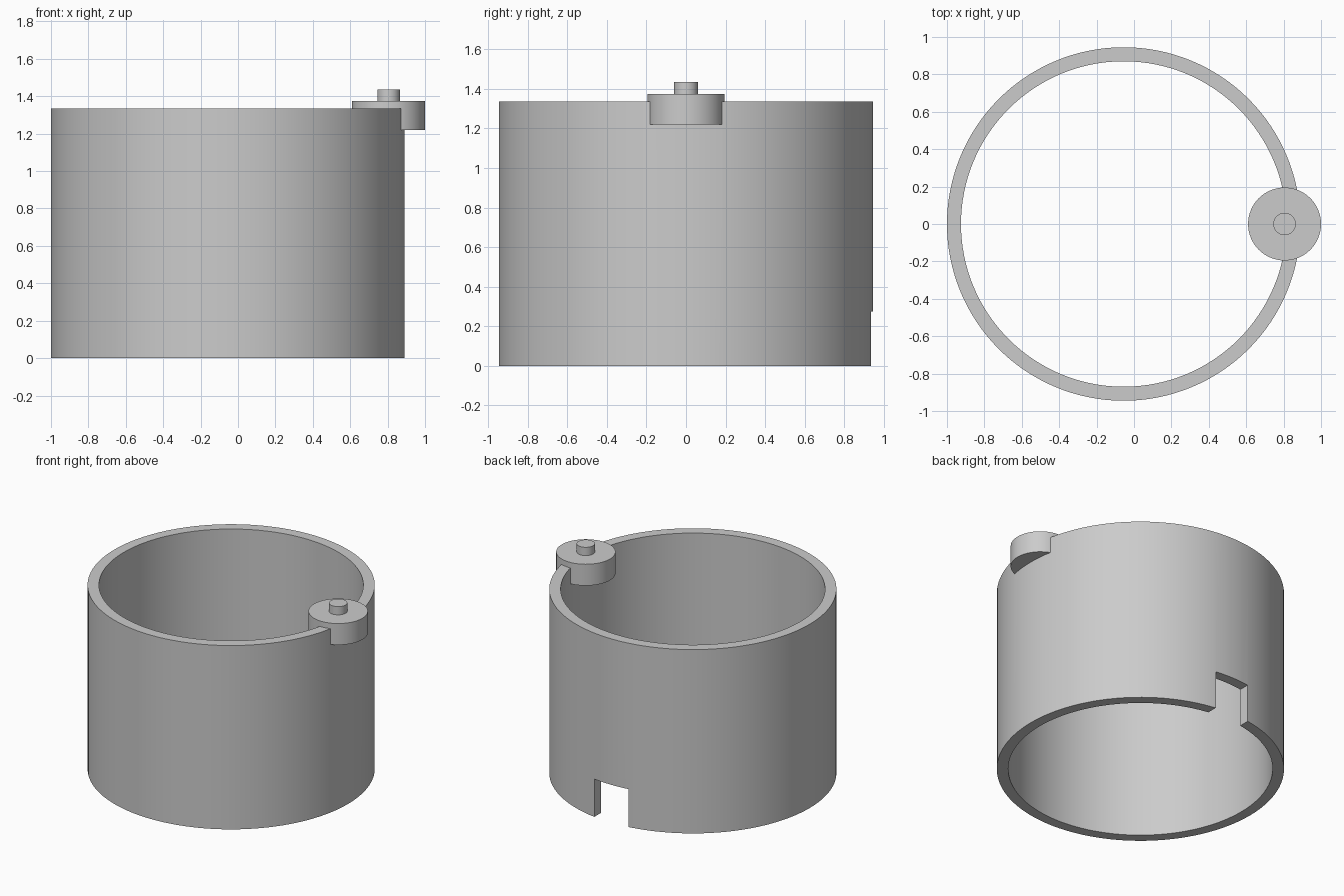
import bpy
import math

default = bpy.data.objects.get("Cube")
if default:
    bpy.data.objects.remove(default, do_unlink=True)

# Main dimensions
AXIS_X, OUTER, INNER, HEIGHT = -0.055, 0.945, 0.87, 1.335
LUG_X, LUG_R, LUG_BOTTOM, LUG_TOP = 0.805, 0.195, 1.22, 1.375
PIN_R, PIN_TOP = 0.06, 1.435
NOTCH_W, NOTCH_H = 0.274, 0.275

grey = bpy.data.materials.new("plain grey")
grey.use_nodes = True
grey.diffuse_color = (0.6, 0.6, 0.6, 1)
grey.node_tree.nodes["Principled BSDF"].inputs["Base Color"].default_value = (0.6, 0.6, 0.6, 1)


def cylinder(name, x, radius, bottom, top, sides):
    bpy.ops.mesh.primitive_cylinder_add(
        vertices=sides, radius=radius, depth=top - bottom,
        location=(x, 0, (bottom + top) / 2))
    obj = bpy.context.object
    obj.name = name
    obj.data.materials.append(grey)
    return obj


def combine(target, other, operation):
    """Apply a boolean to target and remove the helper."""
    mod = target.modifiers.new(operation.lower(), 'BOOLEAN')
    mod.operation = operation
    mod.solver = 'EXACT'
    mod.object = other
    bpy.context.view_layer.objects.active = target
    bpy.ops.object.modifier_apply(modifier=mod.name)
    bpy.data.objects.remove(other, do_unlink=True)


def smooth(obj):
    bpy.ops.object.select_all(action='DESELECT')
    obj.select_set(True)
    bpy.context.view_layer.objects.active = obj
    bpy.ops.object.shade_smooth_by_angle(angle=math.radians(30))


# Open tube
tube = cylinder("tube_wall", AXIS_X, OUTER, 0, HEIGHT, 128)
combine(tube, cylinder("bore_cutter", AXIS_X, INNER, -0.1, HEIGHT + 0.1, 128), 'DIFFERENCE')

# Notch in the lower rim at the back
bpy.ops.mesh.primitive_cube_add(size=1, location=(AXIS_X, OUTER, 0))
notch = bpy.context.object
notch.name = "notch_cutter"
notch.scale = (NOTCH_W, 0.5, NOTCH_H * 2)
bpy.context.view_layer.update()
combine(tube, notch, 'DIFFERENCE')

# Round lug straddling the upper rim, with its pin
combine(tube, cylinder("lug", LUG_X, LUG_R, LUG_BOTTOM, LUG_TOP, 64), 'UNION')
pin = cylinder("lug_pin", LUG_X, PIN_R, LUG_TOP - 0.03, PIN_TOP, 48)
tube.name = "tube_with_lug"

for part in (tube, pin):
    smooth(part)
